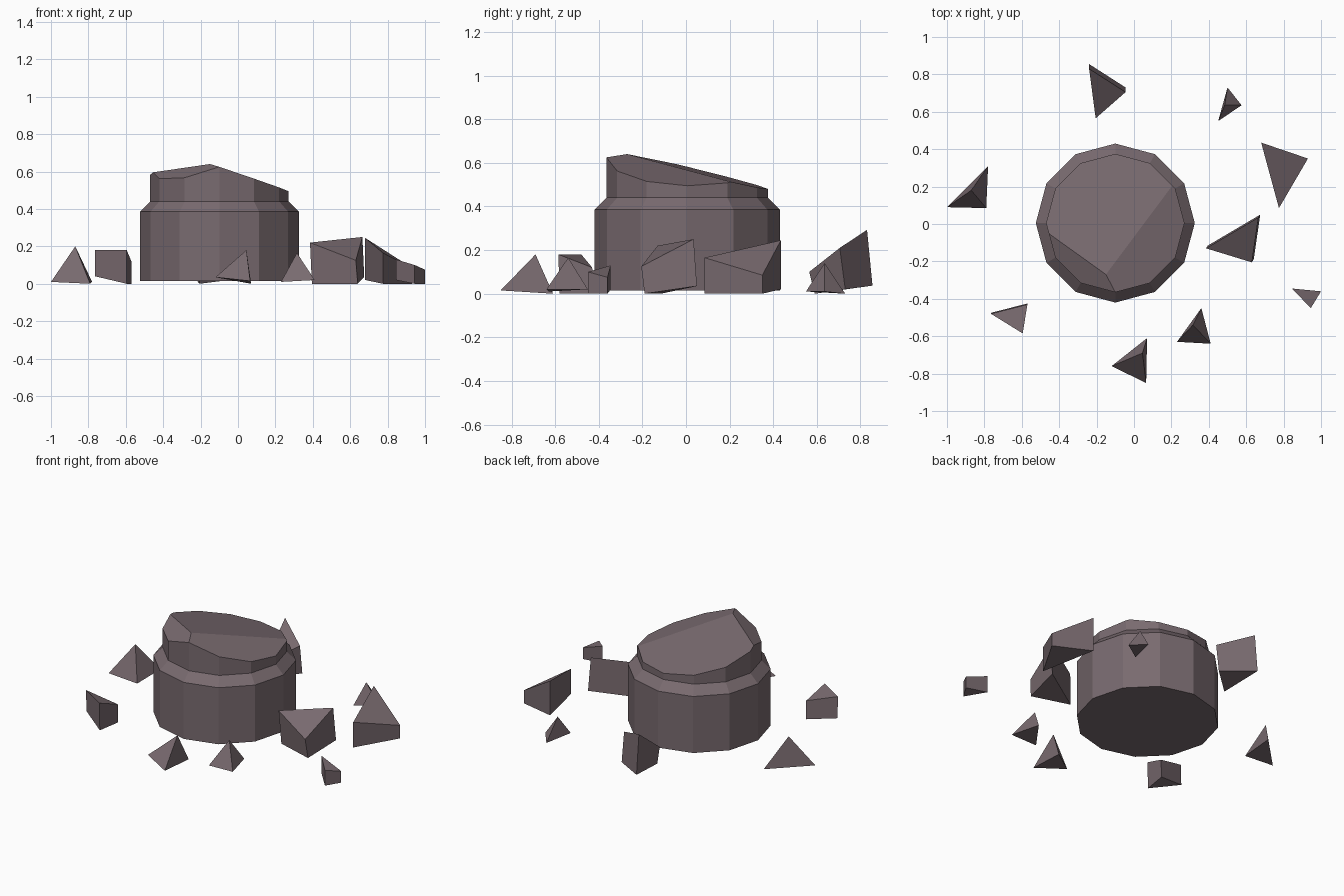
import bpy
import bmesh
from mathutils import Vector

default_cube = bpy.data.objects.get("Cube")
if default_cube:
    bpy.data.objects.remove(default_cube, do_unlink=True)

# One stone colour for everything
STONE = (0.19, 0.145, 0.16, 1)
stone = bpy.data.materials.new("mauve_grey_stone")
stone.use_nodes = True
stone.diffuse_color = STONE
shader = stone.node_tree.nodes["Principled BSDF"]
shader.inputs["Base Color"].default_value = STONE
shader.inputs["Roughness"].default_value = 0.9


def finish(name, bm):
    """Turn a bmesh into a flat shaded stone object."""
    bmesh.ops.recalc_face_normals(bm, faces=bm.faces[:])
    mesh = bpy.data.meshes.new(name)
    bm.to_mesh(mesh)
    bm.free()
    mesh.materials.append(stone)
    obj = bpy.data.objects.new(name, mesh)
    bpy.context.collection.objects.link(obj)
    return obj


def bridge(bm, lower, upper):
    """Join two vertex loops of equal length with quads."""
    for i in range(len(lower)):
        j = (i + 1) % len(lower)
        bm.faces.new((lower[i], lower[j], upper[j], upper[i]))


def broken_column(name, centre, profile, peak, slopes):
    """Twelve sided drum from a (radius, height) profile, broken off along
    sloping planes which all pass through the peak."""
    bm = bmesh.new()
    rings = []
    for radius, height in profile:
        ring = bmesh.ops.create_circle(bm, segments=12, radius=radius)["verts"]
        for v in ring:
            v.co += Vector((*centre, height))
        rings.append(ring)
    for lower, upper in zip(rings, rings[1:]):
        bridge(bm, lower, upper)
    bm.faces.new(rings[0])
    bm.faces.new(rings[-1])
    for slope_x, slope_y in slopes:
        cut = bmesh.ops.bisect_plane(
            bm, geom=bm.verts[:] + bm.edges[:] + bm.faces[:],
            plane_co=peak, plane_no=(-slope_x, -slope_y, 1), clear_outer=True)
        rim = [e for e in cut["geom_cut"] if isinstance(e, bmesh.types.BMEdge)]
        bmesh.ops.contextual_create(bm, geom=rim)
    return finish(name, bm)


def pointed_shard(name, corners, apex):
    """Three sided pyramid fragment."""
    bm = bmesh.new()
    base = [bm.verts.new(c) for c in corners]
    tip = bm.verts.new(apex)
    bm.faces.new(base)
    for i in range(3):
        bm.faces.new((base[i], base[(i + 1) % 3], tip))
    return finish(name, bm)


def wedge_shard(name, corners, lean=(0, 0)):
    """Three sided block with a slanted top; corners are x, y, bottom, top."""
    bm = bmesh.new()
    lower = [bm.verts.new((x, y, low)) for x, y, low, high in corners]
    upper = [bm.verts.new((x + lean[0], y + lean[1], high))
             for x, y, low, high in corners]
    bridge(bm, lower, upper)
    bm.faces.new(lower)
    bm.faces.new(upper)
    return finish(name, bm)


# Broken column stump: back slope, left slope and front chip
broken_column(
    "column_stump", centre=(-0.1, 0.005),
    profile=[(0.425, 0.015), (0.425, 0.385), (0.37, 0.44), (0.37, 0.9)],
    peak=Vector((-0.15, -0.27, 0.64)),
    slopes=[(-0.03, -0.245), (-0.334, -0.018), (0.415, 0.376)])

# Pointed fragments scattered around the stump
pointed_shard("right_pointed_shard",
              [(-1, 0.09, 0.01), (-0.78, 0.31, 0.01), (-0.79, 0.085, 0)],
              apex=(-0.87, 0.18, 0.2))
pointed_shard("front_pointed_shard",
              [(-0.12, -0.76, 0.035), (0.07, -0.61, 0), (0.065, -0.85, 0.015)],
              apex=(0.045, -0.69, 0.18))
pointed_shard("front_left_pointed_shard",
              [(0.36, -0.45, 0.02), (0.23, -0.63, 0.01), (0.41, -0.64, 0.02)],
              apex=(0.315, -0.54, 0.165))
pointed_shard("back_left_pointed_shard",
              [(0.5, 0.73, 0), (0.45, 0.55, 0.01), (0.575, 0.635, 0.01)],
              apex=(0.485, 0.635, 0.14))

# Wedge fragments
wedge_shard("front_right_wedge",
            [(-0.765, -0.475, 0.04, 0.18), (-0.57, -0.425, 0, 0.12),
             (-0.595, -0.58, 0, 0.18)], lean=(0, -0.005))
wedge_shard("left_small_wedge",
            [(0.845, -0.345, 0.02, 0.13), (1, -0.36, 0, 0.075),
             (0.945, -0.45, 0, 0.1)])
wedge_shard("left_large_wedge",
            [(0.395, -0.115, 0, 0.22), (0.675, 0.05, 0.035, 0.25),
             (0.64, -0.19, 0, 0.125)], lean=(-0.01, -0.015))
wedge_shard("left_back_wedge",
            [(0.68, 0.435, 0.02, 0.245), (0.93, 0.35, 0, 0.085),
             (0.775, 0.085, 0, 0.165)])
wedge_shard("back_wedge",
            [(-0.24, 0.855, 0.037, 0.293), (-0.045, 0.73, 0.02, 0.21),
             (-0.205, 0.59, 0, 0.1)], lean=(0, -0.025))
